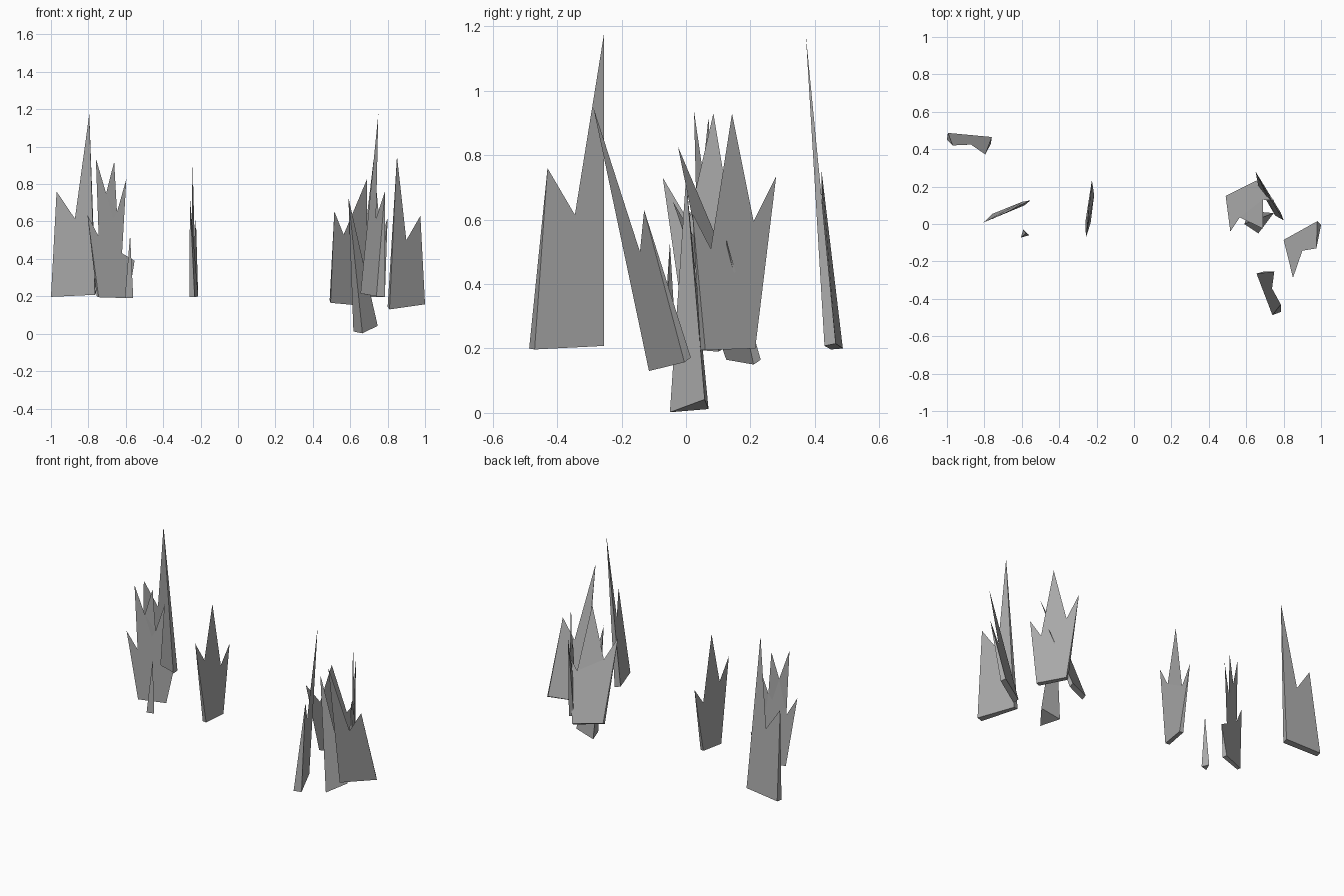
import bpy, bmesh

stone = bpy.data.materials.new("grey_stone")
stone.diffuse_color = (0.4, 0.4, 0.4, 1)


def build(name, points, faces):
    bm = bmesh.new()
    vs = [bm.verts.new(p) for p in points]
    for f in faces:
        bm.faces.new([vs[i] for i in f])
    bmesh.ops.recalc_face_normals(bm, faces=bm.faces)
    me = bpy.data.meshes.new(name)
    bm.to_mesh(me)
    bm.free()
    me.materials.append(stone)
    ob = bpy.data.objects.new(name, me)
    bpy.context.collection.objects.link(ob)


def crown(name, front, back, tops):
    """Flat shard: thick at the foot, tapering to a jagged sharp top edge."""
    n = len(tops)
    top = list(range(4, 4 + n))
    faces = [[0, 1] + top[::-1], [2, 3] + top[::-1],
             [0, 4, 2], [1, 3, 3 + n], [0, 2, 3, 1]]
    build(name, front + back + tops, faces)


def spike(name, foot, tip):
    """Three-sided pointed shard."""
    build(name, foot + [tip], [[0, 1, 2], [0, 1, 3], [1, 2, 3], [2, 0, 3]])


# two-pointed shards
crown("tall_shard_left",
      [(-1, .45, .197), (-.765, .43, .208)],
      [(-.995, .487, .2), (-.76, .465, .215)],
      [(-.97, .42, .76), (-.872, .425, .615), (-.795, .372, 1.175)])
crown("tall_shard_right",
      [(.655, -.265, .215), (.74, -.487, .2)],
      [(.69, -.255, .208), (.785, -.47, .197)],
      [(.75, -.255, 1.175), (.738, -.345, .615), (.785, -.43, .76)])
crown("leaning_shard",
      [(.81, -.115, .13), (1, -.005, .157)],
      [(.8, -.085, .145), (.98, .015, .172)],
      [(.85, -.288, .95), (.9, -.143, .5), (.975, -.13, .63)])

# three-pointed shards
crown("middle_shard",
      [(-.26, .01, .195), (-.237, .16, .2)],
      [(-.232, .005, .195), (-.213, .155, .2)],
      [(-.257, -.072, .73), (-.247, .008, .595), (-.243, .085, .93),
       (-.232, .155, .51), (-.225, .235, .62)])
crown("upright_shard",
      [(.69, .215, .2), (.785, .06, .195)],
      [(.665, .2, .2), (.755, .045, .195)],
      [(.65, .28, .735), (.685, .21, .595), (.725, .143, .93),
       (.765, .077, .51), (.8, .02, .62)])
crown("tilted_shard",
      [(.495, .125, .165), (.66, .21, .15)],
      [(.49, .15, .18), (.655, .232, .165)],
      [(.515, -.04, .655), (.565, .035, .53), (.69, -.025, .827),
       (.69, .13, .46), (.75, .125, .54)])

# many-pointed shard
crown("jagged_shard",
      [(-.745, .04, .195), (-.585, .1, .19)],
      [(-.755, .055, .2), (-.6, .118, .2)],
      [(-.805, .008, .635), (-.745, .035, .52), (-.76, .025, .937),
       (-.705, .052, .75), (-.662, .07, .92), (-.647, .08, .65),
       (-.597, .103, .827), (-.62, .095, .43), (-.553, .127, .39)])

# single spikes
spike("low_spike", [(.665, -.05, .002), (.617, .07, .012), (.747, .058, .042)],
      (.59, .0, .73))
spike("small_spike", [(-.605, -.073, .19), (-.592, -.03, .2), (-.56, -.06, .19)],
      (-.577, -.05, .53))
